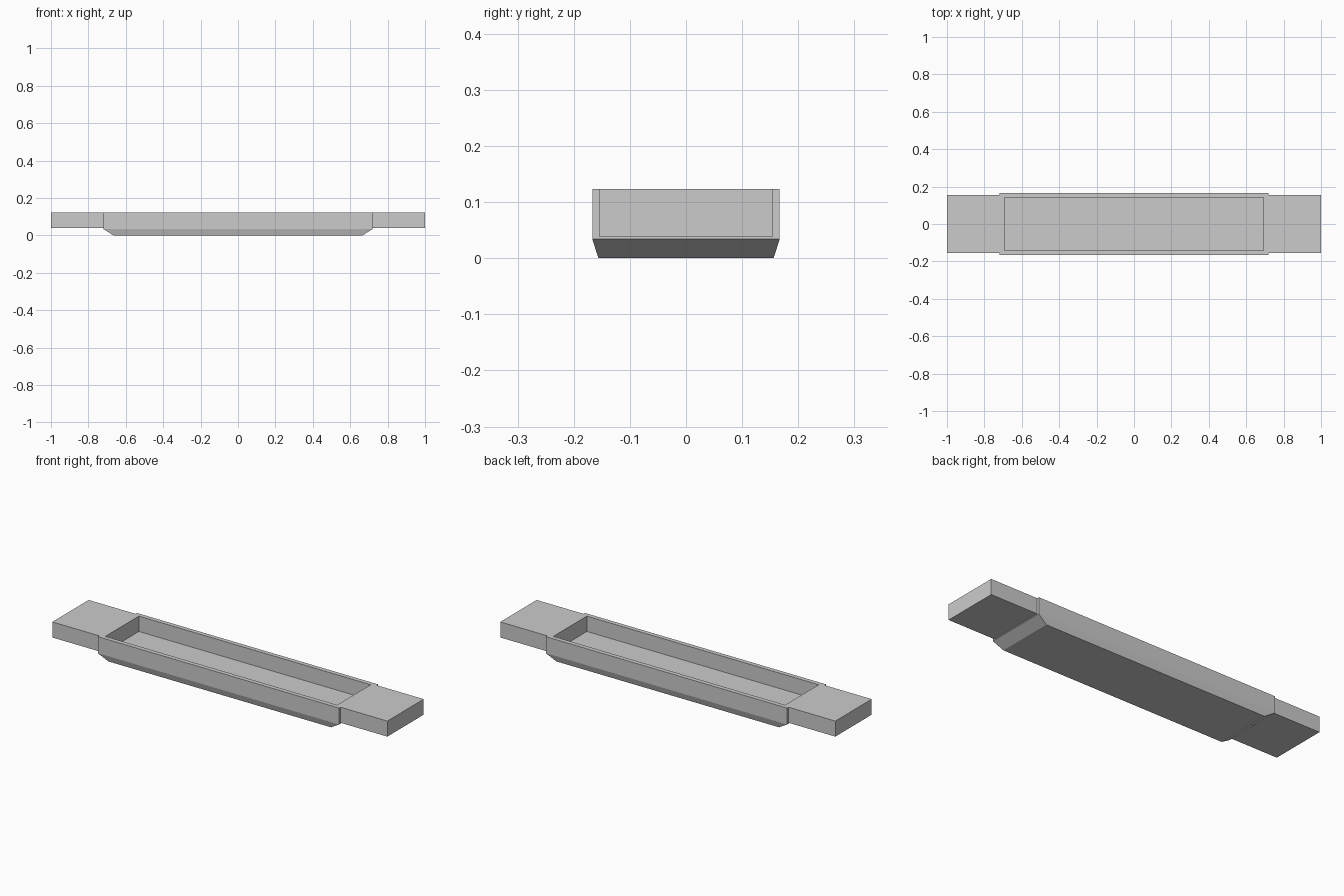
import bpy, bmesh

if "Cube" in bpy.data.objects:
    bpy.data.objects.remove(bpy.data.objects["Cube"])

TOP = 0.123


def finish(name, bm):
    bmesh.ops.recalc_face_normals(bm, faces=bm.faces)
    mesh = bpy.data.meshes.new(name)
    bm.to_mesh(mesh)
    bm.free()
    obj = bpy.data.objects.new(name, mesh)
    bpy.context.collection.objects.link(obj)
    return obj


def ring(bm, hx, hy, z):
    return [bm.verts.new((sx * hx, sy * hy, z))
            for sx, sy in ((-1, -1), (1, -1), (1, 1), (-1, 1))]


# Tray: chamfered underside, straight walls, rim and recessed cavity
bm = bmesh.new()
sections = [
    (0.665, 0.156, 0.0),      # underside
    (0.72, 0.167, 0.034),     # top of chamfer
    (0.72, 0.167, TOP),       # outer rim
    (0.692, 0.143, TOP),      # inner rim
    (0.692, 0.143, 0.04),     # cavity floor
]
rings = [ring(bm, *s) for s in sections]
for a, b in zip(rings, rings[1:]):
    for i in range(4):
        j = (i + 1) % 4
        bm.faces.new((a[i], a[j], b[j], b[i]))
bm.faces.new(rings[0][::-1])
bm.faces.new(rings[-1])
finish("tray", bm)

# End handles: flat blocks flush with the rim
for side, label in ((-1, "left"), (1, "right")):
    bm = bmesh.new()
    bmesh.ops.create_cube(bm, size=1)
    for v in bm.verts:
        v.co.x = side * (0.72 if v.co.x * side < 0 else 1.0)
        v.co.y *= 0.31
        v.co.z = TOP if v.co.z > 0 else 0.039
    finish(label + "_handle", bm)
